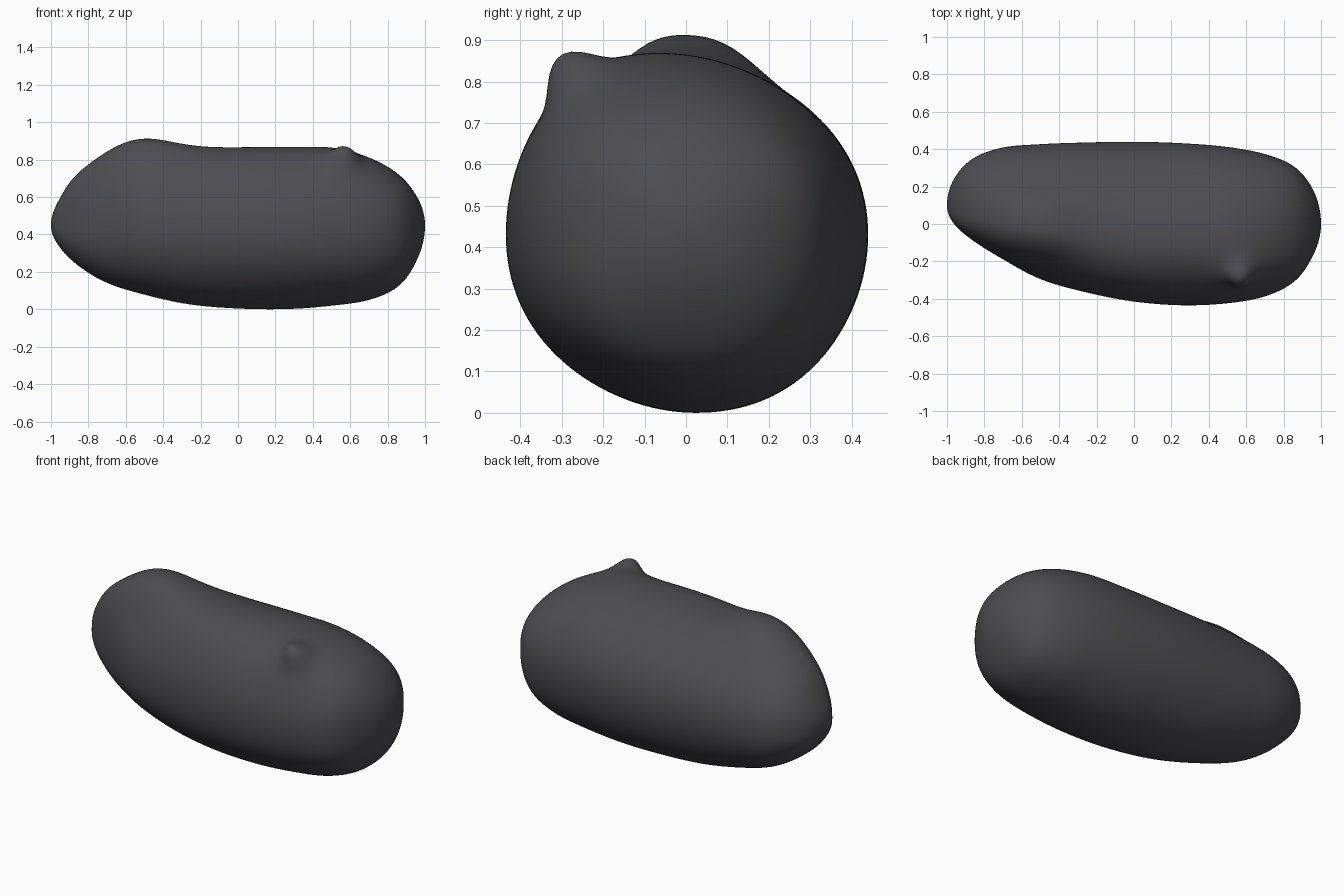
import bpy, bmesh, math
from mathutils import Vector

if "Cube" in bpy.data.objects:
    bpy.data.objects.remove(bpy.data.objects["Cube"])

N_LEN, N_RING = 160, 128

# Outline tables at x = -cos(15 deg * i), read off the front and top views
TOP = [.45, .565, .705, .788, .832, .858, .866, .868, .863, .808, .715, .585, .45]
BOTTOM = [.45, .35, .243, .144, .078, .026, .004, .001, .019, .052, .13, .285, .45]
BACK = [.1, .235, .347, .408, .427, .436, .44, .432, .412, .372, .3, .165, 0]
FRONT = [.1, .005, -.085, -.185, -.295, -.365, -.415, -.435, -.424, -.385, -.3, -.15, 0]
MID = [.1, .09, .07, .05, .03, 0, -.02, -.02, -.02, -.01, 0, 0, 0]


def spline(tab, u):
    """Catmull-Rom through evenly spaced values, u in 0..1."""
    p = [2 * tab[0] - tab[1]] + tab + [2 * tab[-1] - tab[-2]]
    s = u * (len(tab) - 1)
    i = min(int(s), len(tab) - 2)
    f = s - i
    a, b, c, d = p[i:i + 4]
    return b + .5 * f * (c - a + f * (2 * a - 5 * b + 4 * c - d + f * (3 * (b - c) + d - a)))


def gauss(d, s):
    return math.exp(-d * d / (2 * s * s))


def shape(u, ang):
    x = -math.cos(math.pi * u)
    top, bot, back, front, yc = (spline(t, u) for t in (TOP, BOTTOM, BACK, FRONT, MID))
    zc = .45 - .02 * math.sin(math.pi * u)
    # Sections are round in the middle and a little squarer at the ends
    n = 2.03 + .4 * x ** 4
    c, s = math.cos(ang), math.sin(ang)
    r = (abs(c) ** n + abs(s) ** n) ** (-1 / n)
    c, s = c * r, s * r
    y = yc + c * ((back - yc) if c > 0 else (yc - front))
    z = zc + s * ((top - zc) if s > 0 else (zc - bot))
    y -= .045 * s ** 3 * math.sin(math.pi * u)
    p = Vector((x, y, z))
    # Broad hump on the upper left, with a shallow dent in front of it
    if s > 0:
        p.z += .083 * gauss(x + .54, .17) * math.exp(-abs(y / .19) ** 3) * min(1, s * 2)
    dent = (p - Vector((-.5, -.22, .72))).length
    p += Vector((0, .5, -.8)) * .012 * gauss(dent, .08)
    # Small rounded nub on the upper front right
    nub = (Vector((x, y, z)) - Vector((.57, -.245, .775))).length
    p += Vector((0, -.56, .83)) * (.06 * math.exp(-(nub / .075) ** 3) + .032 * gauss(nub, .09))
    return p


# Body: rings lofted along x between two end points
bm = bmesh.new()
rings = [[bm.verts.new(shape(i / N_LEN, 2 * math.pi * j / N_RING)) for j in range(N_RING)]
         for i in range(1, N_LEN)]
left, right = bm.verts.new((-1, .1, .45)), bm.verts.new((1, 0, .45))
for j in range(N_RING):
    k = (j + 1) % N_RING
    bm.faces.new((left, rings[0][k], rings[0][j]))
    bm.faces.new((right, rings[-1][j], rings[-1][k]))
    for a, b in zip(rings, rings[1:]):
        bm.faces.new((a[j], a[k], b[k], b[j]))
for _ in range(3):
    bmesh.ops.smooth_vert(bm, verts=bm.verts, factor=.5, use_axis_x=True, use_axis_y=True, use_axis_z=True)
bmesh.ops.recalc_face_normals(bm, faces=bm.faces)
for f in bm.faces:
    f.smooth = True
mesh = bpy.data.meshes.new("pebble_body")
bm.to_mesh(mesh)
bm.free()

# Single dark grey colour
mat = bpy.data.materials.new("dark grey")
mat.diffuse_color = (.075, .074, .084, 1)
mat.use_nodes = True
mat.node_tree.nodes["Principled BSDF"].inputs["Base Color"].default_value = mat.diffuse_color
mesh.materials.append(mat)
bpy.context.collection.objects.link(bpy.data.objects.new("pebble_body", mesh))
